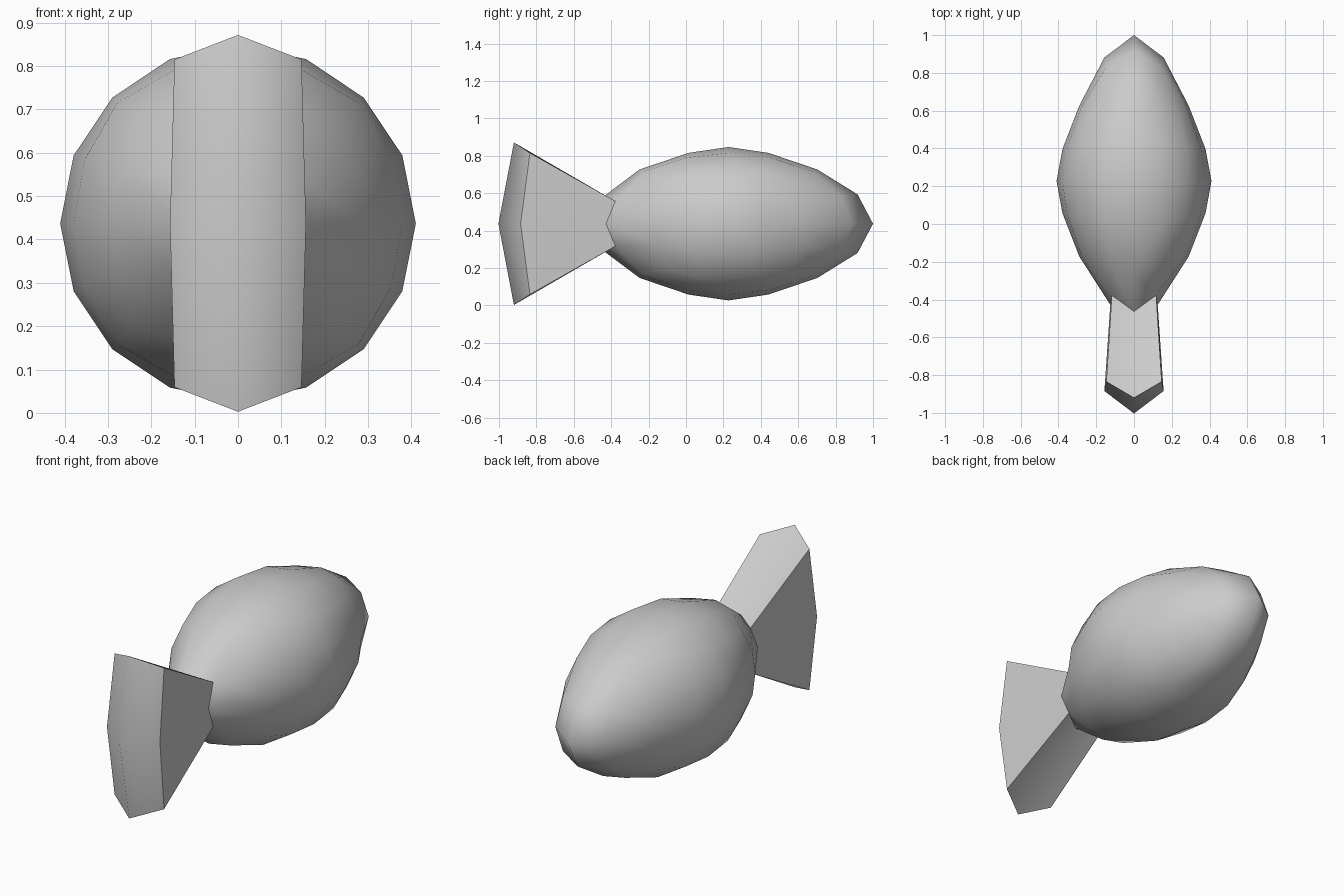
import bpy, bmesh, math
from mathutils import Vector

if "Cube" in bpy.data.objects:
    bpy.data.objects.remove(bpy.data.objects["Cube"])

R, CY, CZ = 0.41, 0.227, 0.437      # body radius and centre
STRETCH, TAIL = 0.363, 0.457        # pointed-end stretch, tail length

# Body: cube with even quads pushed onto a sphere
bm = bmesh.new()
bmesh.ops.create_cube(bm, size=2)
bmesh.ops.subdivide_edges(bm, edges=bm.edges[:], cuts=3, use_grid_fill=True)
for v in bm.verts:
    d = Vector([math.tan(c * math.pi / 4) for c in v.co]).normalized()
    # draw both ends out to points along y
    s = STRETCH * max(0, 1 - d.x**2)**1.74 * max(0, 1 - d.z**2)**0.97
    sign = 0 if abs(d.y) < 1e-4 else math.copysign(1, d.y)
    v.co = d * R + Vector((0, sign * s, 0))

# Tail: pull out the four faces around the rear point
rear = min(bm.verts, key=lambda v: v.co.y)
cap = list(rear.link_faces)
bmesh.ops.inset_region(bm, faces=cap, thickness=0.0001, use_boundary=True)
cap_verts = {v for f in cap for v in f.verts}
root = {e.other_vert(v) for v in cap_verts for e in v.link_edges} - cap_verts
for v in root:
    v.co.x *= 0.8
    v.co.z *= 0.82
for v in cap_verts:
    v.co.y -= TAIL
    v.co.z *= 2.77 if abs(v.co.x) < 0.01 else 2.58

# Smooth shading with crisp tail edges
for f in bm.faces:
    f.smooth = True
for e in bm.edges:
    a, b = e.verts
    in_cap = sum(v in cap_verts for v in e.verts)
    in_root = sum(v in root for v in e.verts)
    if in_root == 2 or (in_cap == 2 and rear not in e.verts):
        e.smooth = not (in_root == 2 or len([f for f in e.link_faces if f in cap]) == 1)
    elif in_cap == 1 and in_root == 1:
        e.smooth = min(abs(a.co.x), abs(a.co.z)) < 0.01
bmesh.ops.translate(bm, verts=bm.verts[:], vec=(0, CY, CZ))
bmesh.ops.recalc_face_normals(bm, faces=bm.faces[:])

me = bpy.data.meshes.new("fish_body")
bm.to_mesh(me)
bm.free()
bpy.context.collection.objects.link(bpy.data.objects.new("fish_body", me))
